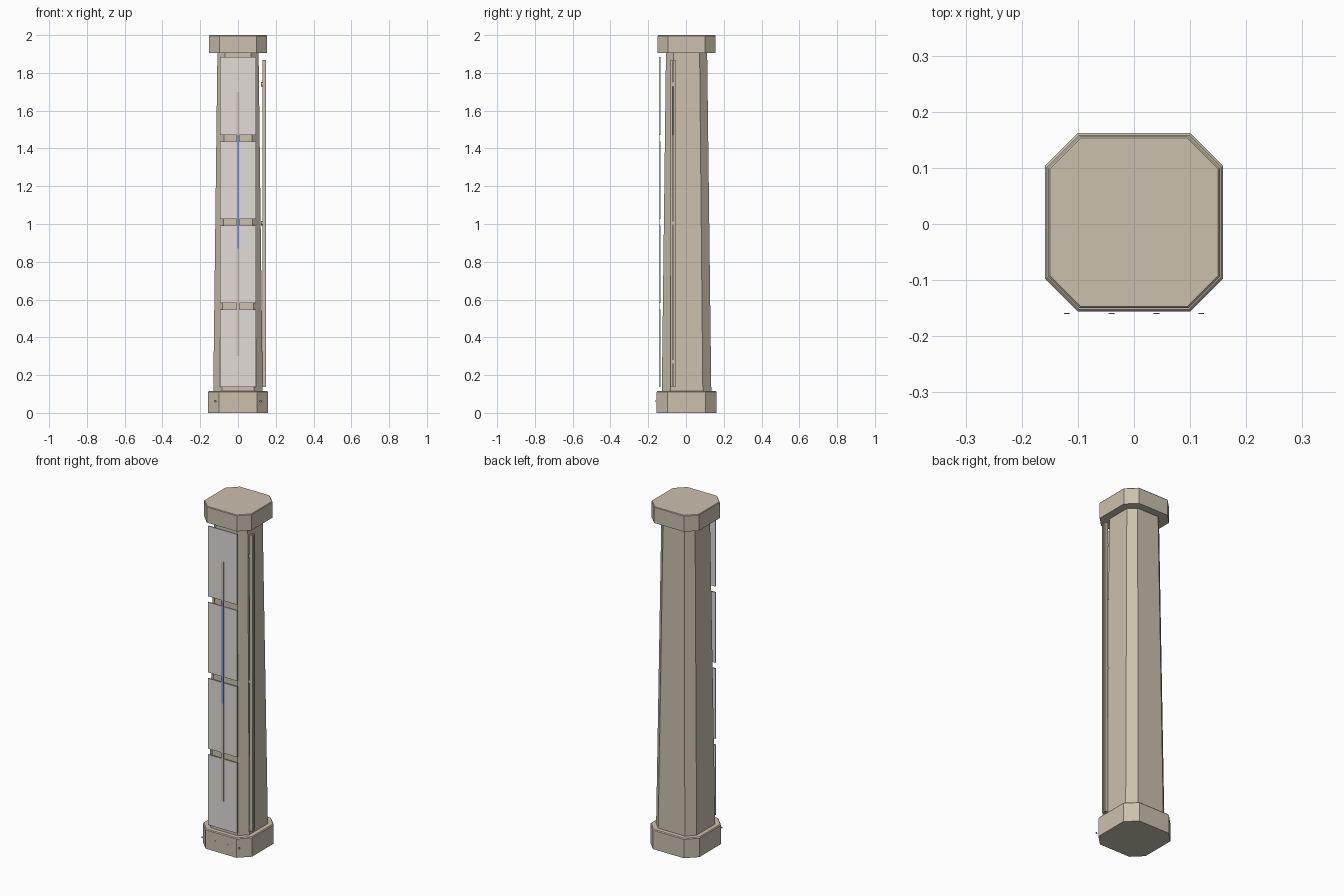
import bpy, bmesh, math
from mathutils import Matrix

if "Cube" in bpy.data.objects:
    bpy.data.objects.remove(bpy.data.objects["Cube"])

YC = 0.003  # column centre, offset slightly because of the front bolts


def material(name, rgb):
    m = bpy.data.materials.new(name)
    m.diffuse_color = (*rgb, 1)
    m.use_nodes = True
    m.node_tree.nodes["Principled BSDF"].inputs["Base Color"].default_value = m.diffuse_color
    return m


STONE = material("warm_stone", (0.60, 0.53, 0.43))
PANEL = material("pale_panel", (0.77, 0.72, 0.69))
TRIM = material("muted_trim", (0.63, 0.54, 0.48))
BLUE = material("blue_light", (0.19, 0.31, 0.78))
CLIP = material("light_metal", (0.55, 0.53, 0.50))


def finish(name, bm, mat):
    bmesh.ops.recalc_face_normals(bm, faces=bm.faces)
    me = bpy.data.meshes.new(name)
    bm.to_mesh(me)
    bm.free()
    me.materials.append(mat)
    ob = bpy.data.objects.new(name, me)
    bpy.context.collection.objects.link(ob)
    return ob


def chamfered_column(name, rings, mat):
    """Stack of chamfered squares: (z, half width, chamfer)."""
    bm = bmesh.new()
    loops = []
    for z, h, c in rings:
        k = h - c
        pts = [(h, -k), (h, k), (k, h), (-k, h), (-h, k), (-h, -k), (-k, -h), (k, -h)]
        loops.append([bm.verts.new((x, y + YC, z)) for x, y in pts])
    for a, b in zip(loops, loops[1:]):
        for i in range(8):
            j = (i + 1) % 8
            bm.faces.new((a[i], a[j], b[j], b[i]))
    bm.faces.new(loops[0])
    bm.faces.new(loops[-1])
    return finish(name, bm, mat)


def box(name, lo, hi, mat):
    bm = bmesh.new()
    size = [b - a for a, b in zip(lo, hi)]
    mid = [(a + b) / 2 for a, b in zip(lo, hi)]
    bmesh.ops.create_cube(bm, size=1, matrix=Matrix.Translation(mid) @ Matrix.Diagonal((*size, 1)))
    return finish(name, bm, mat)


def rod(name, centre, radius, depth, axis, mat, sides=12):
    bm = bmesh.new()
    turn = {"X": Matrix.Rotation(math.pi / 2, 4, "Y"),
            "Y": Matrix.Rotation(math.pi / 2, 4, "X")}[axis]
    bmesh.ops.create_cone(bm, cap_ends=True, segments=sides, radius1=radius, radius2=radius,
                          depth=depth, matrix=Matrix.Translation(centre) @ turn)
    return finish(name, bm, mat)


# Base, tapered shaft and cap
chamfered_column("base", [(0, 0.159, 0.059), (0.11, 0.159, 0.059), (0.115, 0.155, 0.057)], STONE)
chamfered_column("shaft", [(0.11, 0.131, 0.045), (1.91, 0.109, 0.04)], STONE)
chamfered_column("cap", [(1.905, 0.153, 0.056), (1.996, 0.153, 0.056), (2.0, 0.150, 0.055)], STONE)

# Four front panels
for i in range(4):
    z = 0.136 + i * 0.4455
    box(f"front_panel_{i + 1}", (-0.094, -0.143, z), (0.094, -0.136, z + 0.411), PANEL)

# Centre strip with its lit blue section, almost flush with the panels
box("centre_strip", (-0.008, -0.1436, 0.30), (0.008, -0.1415, 1.70), TRIM)
box("blue_strip", (-0.006, -0.1440, 0.87), (0.006, -0.1430, 1.47), BLUE)

# Two upright rails on the right side, held by clips
for i, y in enumerate((-0.076, -0.060)):
    box(f"side_rail_{i + 1}", (0.131, y - 0.005, 0.138), (0.149, y + 0.005, 1.868), STONE)
for i, z in enumerate((0.27, 1.005, 1.74)):
    rod(f"rail_clip_{i + 1}", (0.134, -0.068, z), 0.012, 0.022, "X", CLIP)

# Small bolts across the front of the base
for i, x in enumerate((-0.12, -0.04, 0.04, 0.12)):
    rod(f"base_bolt_{i + 1}", (x, -0.1593, 0.062), 0.005, 0.002, "Y", STONE)
